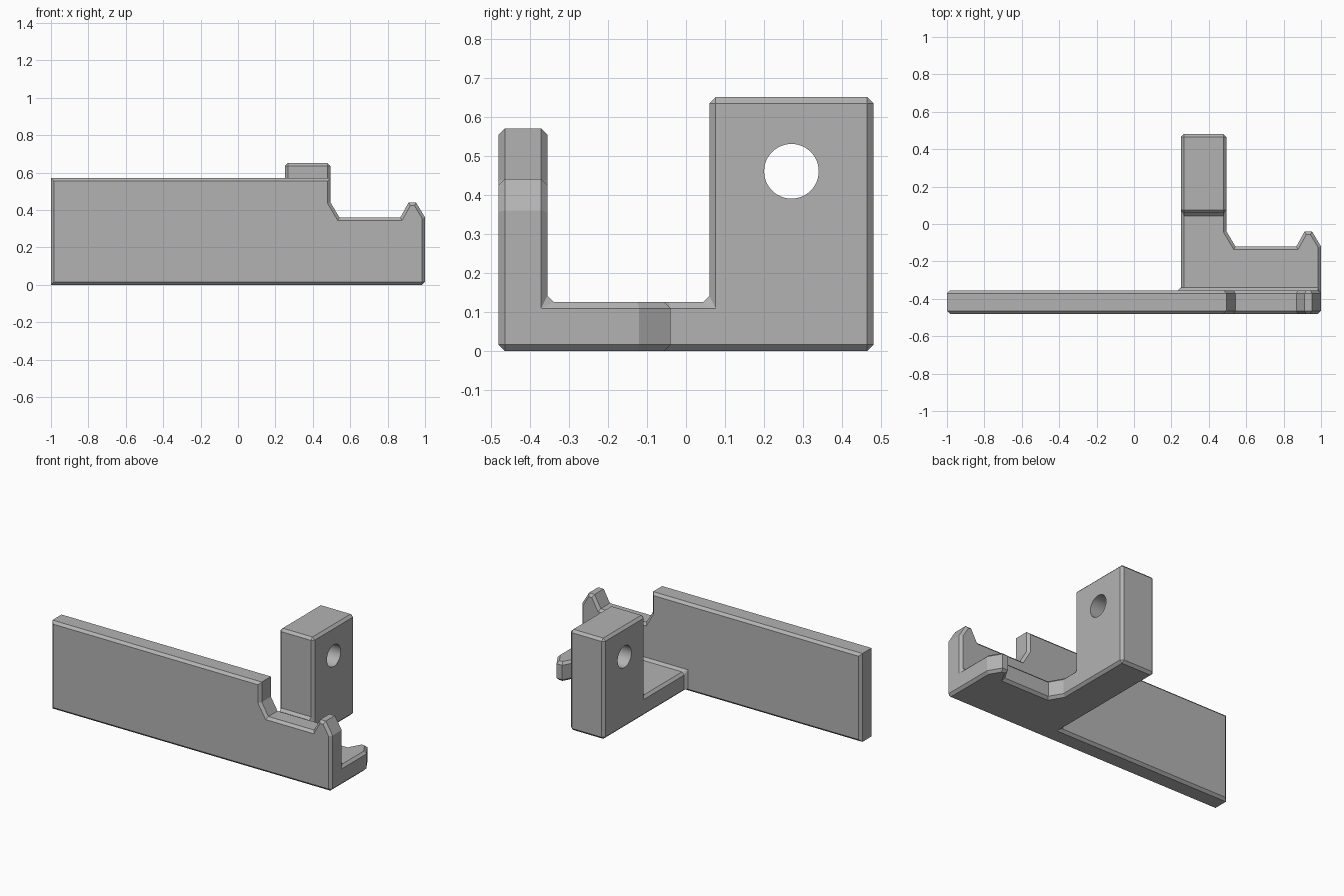
import bpy, bmesh, math
from mathutils import Vector

cube = bpy.data.objects.get("Cube")
if cube:
    bpy.data.objects.remove(cube, do_unlink=True)

CHAMFER = 0.016

grey = bpy.data.materials.new("plain grey")
grey.use_nodes = True
colour = (0.45, 0.45, 0.45, 1)
grey.diffuse_color = colour
grey.node_tree.nodes["Principled BSDF"].inputs["Base Color"].default_value = colour


def extrude(name, points, place, depth):
    """Extrude an outline; place maps each 2D point to 3D."""
    bm = bmesh.new()
    face = bm.faces.new([bm.verts.new(place(*p)) for p in points])
    result = bmesh.ops.extrude_face_region(bm, geom=[face])
    bmesh.ops.translate(bm, vec=depth,
                        verts=[g for g in result["geom"] if isinstance(g, bmesh.types.BMVert)])
    bmesh.ops.recalc_face_normals(bm, faces=bm.faces)
    mesh = bpy.data.meshes.new(name)
    bm.to_mesh(mesh)
    bm.free()
    mesh.materials.append(grey)
    obj = bpy.data.objects.new(name, mesh)
    bpy.context.collection.objects.link(obj)
    return obj


def boolean(target, other, operation):
    mod = target.modifiers.new(operation.lower(), "BOOLEAN")
    mod.operation = operation
    mod.solver = "EXACT"
    mod.object = other


def hook_edge(base):
    """Edge shared by plate and base: hook tip, shallow recess, step."""
    return [(1, base), (0.952, base + 0.08), (0.912, base + 0.08),
            (0.868, base), (0.542, base), (0.495, base + 0.08)]


# Upright front plate with its hooked end
bracket = extrude("bracket",
                  [(-1, 0), (1, 0)] + hook_edge(0.36) + [(0.495, 0.57), (-1, 0.57)],
                  lambda x, z: (x, -0.48, z), Vector((0, 0.125, 0)))

# Flat base reaching back from the plate, and the rear post
base = extrude("base",
               [(0.25, -0.42), (1, -0.42)] + hook_edge(-0.12) + [(0.495, 0.48), (0.25, 0.48)],
               lambda x, y: (x, y, 0), Vector((0, 0, 0.125)))
post = extrude("post",
               [(0.06, 0), (0.48, 0), (0.48, 0.65), (0.06, 0.65)],
               lambda y, z: (0.25, y, z), Vector((0.245, 0, 0)))
boolean(bracket, base, "UNION")
boolean(bracket, post, "UNION")

# Join the parts into one solid
joined = bpy.data.meshes.new_from_object(
    bracket.evaluated_get(bpy.context.evaluated_depsgraph_get()))
bracket.modifiers.clear()
bracket.data = joined
for part in (base, post):
    bpy.data.objects.remove(part, do_unlink=True)

# Chamfer the edges, leaving the hooked outlines crisp
bm = bmesh.new()
bm.from_mesh(joined)
bmesh.ops.remove_doubles(bm, verts=bm.verts, dist=0.0005)
bmesh.ops.dissolve_limit(bm, angle_limit=math.radians(2), verts=bm.verts, edges=bm.edges)


def chamfered(edge):
    middle = (edge.verts[0].co + edge.verts[1].co) / 2
    along = (edge.verts[1].co - edge.verts[0].co).normalized()
    plate_outline = abs(along.y) > 0.9 and middle.y < -0.38
    base_outline = abs(along.z) > 0.9 and middle.z < 0.12 and middle.x > 0.3
    return edge.calc_face_angle(0) > 0.3 and not (plate_outline or base_outline)


bmesh.ops.bevel(bm, geom=[e for e in bm.edges if chamfered(e)], offset=CHAMFER,
                offset_type="OFFSET", segments=1, affect="EDGES", clamp_overlap=True)
bm.to_mesh(joined)
bm.free()

# Round hole through the post
bpy.ops.mesh.primitive_cylinder_add(vertices=48, radius=0.07, depth=0.6,
                                    location=(0.37, 0.27, 0.46),
                                    rotation=(0, math.pi / 2, 0))
hole = bpy.context.object
hole.name = "hole_cutter"
hole.data.materials.append(grey)
hole.hide_render = True
hole.hide_viewport = True
hole.display_type = "WIRE"
boolean(bracket, hole, "DIFFERENCE")

# Keep flat faces flat and the hole wall smooth
bpy.ops.object.select_all(action="DESELECT")
bracket.select_set(True)
bpy.context.view_layer.objects.active = bracket
bpy.ops.object.shade_smooth_by_angle(angle=math.radians(20))
